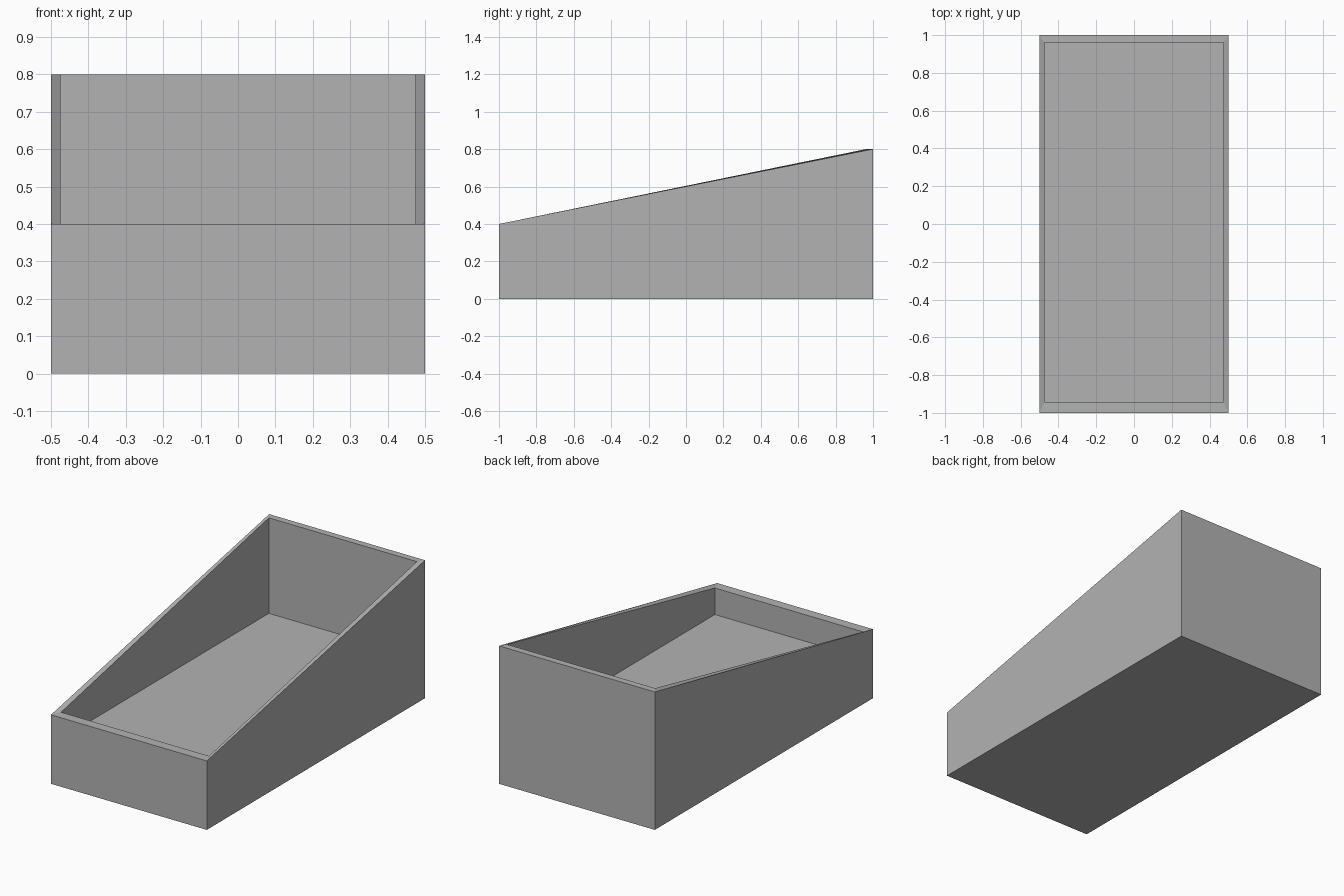
import bpy
import bmesh

if "Cube" in bpy.data.objects:
    bpy.data.objects.remove(bpy.data.objects["Cube"], do_unlink=True)

FRONT_Z, BACK_Z, FLOOR_Z = 0.4, 0.8, 0.246

# Plain grey
grey = bpy.data.materials.new("plain_grey")
grey.use_nodes = True
colour = (0.45, 0.45, 0.45, 1)
grey.diffuse_color = colour
grey.node_tree.nodes["Principled BSDF"].inputs["Base Color"].default_value = colour

bm = bmesh.new()


def loop(half_x, front_y, back_y, front_z, back_z):
    """Rectangular ring of vertices, counter-clockwise seen from above."""
    corners = [(-half_x, front_y, front_z), (half_x, front_y, front_z),
               (half_x, back_y, back_z), (-half_x, back_y, back_z)]
    return [bm.verts.new(c) for c in corners]


def bridge(lower, upper):
    for i in range(4):
        j = (i + 1) % 4
        bm.faces.new((lower[i], lower[j], upper[j], upper[i]))


# Open tray with a sloping rim: outer shell, rim, cavity and floor
base = loop(0.5, -1, 1, 0, 0)
outer_rim = loop(0.5, -1, 1, FRONT_Z, BACK_Z)
inner_rim = loop(0.475, -0.943, 0.961, FRONT_Z, BACK_Z)
floor = loop(0.475, -0.943, 0.961, FLOOR_Z, FLOOR_Z)
bridge(base, outer_rim)
bridge(outer_rim, inner_rim)
bridge(inner_rim, floor)
bm.faces.new(floor)
bm.faces.new(base[::-1])
bmesh.ops.recalc_face_normals(bm, faces=bm.faces)

mesh = bpy.data.meshes.new("sloped_tray")
bm.to_mesh(mesh)
bm.free()
mesh.materials.append(grey)
tray = bpy.data.objects.new("sloped_tray", mesh)
bpy.context.collection.objects.link(tray)
